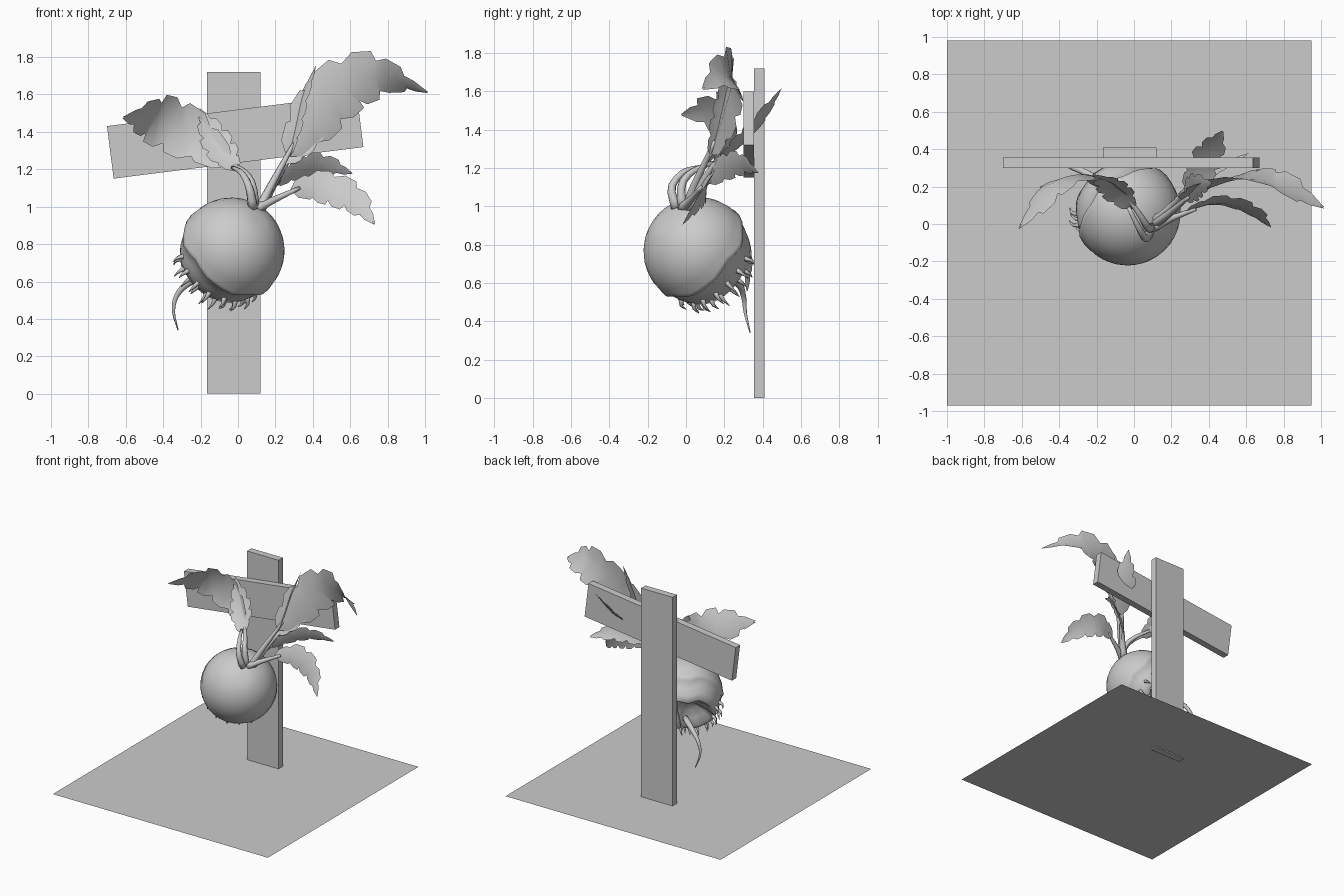
import bpy, bmesh, math, random
from mathutils import Vector, Matrix

if "Cube" in bpy.data.objects:
    bpy.data.objects.remove(bpy.data.objects["Cube"])
random.seed(4)


def add_mesh(name, verts, faces, smooth=True):
    me = bpy.data.meshes.new(name)
    me.from_pydata([tuple(v) for v in verts], [], faces)
    bm = bmesh.new()
    bm.from_mesh(me)
    bmesh.ops.recalc_face_normals(bm, faces=bm.faces)
    for f in bm.faces:
        f.smooth = smooth
    bm.to_mesh(me)
    bm.free()
    ob = bpy.data.objects.new(name, me)
    bpy.context.collection.objects.link(ob)
    return ob


def box(name, center, size, tilt=0.0):
    bpy.ops.mesh.primitive_cube_add(size=1, location=center, rotation=(0, tilt, 0))
    ob = bpy.context.object
    ob.name = name
    ob.scale = size
    return ob


def spline(pts, n):
    """Catmull-Rom samples through the points."""
    p = [Vector(q) for q in pts]
    p = [2 * p[0] - p[1]] + p + [2 * p[-1] - p[-2]]
    out = []
    for k in range(n + 1):
        t = k / n * (len(p) - 3)
        i = min(int(t), len(p) - 4)
        t -= i
        a, b, c, d = p[i:i + 4]
        out.append(0.5 * (2 * b + (c - a) * t + (2 * a - 5 * b + 4 * c - d) * t * t
                          + (3 * b - a - 3 * c + d) * t ** 3))
    return out


def tube(name, pts, r0, r1, n=8, sides=7):
    path = spline(pts, n)
    verts, faces = [], []
    for i, p in enumerate(path):
        d = (path[min(i + 1, n)] - path[max(i - 1, 0)]).normalized()
        u = d.cross(Vector((0.3, 1, 0.2))).normalized()
        w = d.cross(u)
        r = r0 + (r1 - r0) * i / n
        for s in range(sides):
            a = 2 * math.pi * s / sides
            verts.append(p + r * (math.cos(a) * u + math.sin(a) * w))
    for i in range(n):
        for s in range(sides):
            t = (s + 1) % sides
            faces.append((i * sides + s, i * sides + t, (i + 1) * sides + t, (i + 1) * sides + s))
    faces += [tuple(range(sides)), tuple(range(n * sides, (n + 1) * sides))]
    return add_mesh(name, verts, faces)


def leaf(name, rib, width, side, n=14, fold=0.2):
    """Saw-edged blade along a midrib."""
    path = spline(rib, n)
    verts, faces = [], []
    for i, p in enumerate(path):
        d = (path[min(i + 1, n)] - path[max(i - 1, 0)]).normalized()
        s = Vector(side)
        s = (s - s.dot(d) * d).normalized()
        up = s.cross(d)
        t = i / n
        w = width / 2 * (math.sin(math.pi * t ** 0.8) ** 0.7 if 0 < t < 1 else 0.02)
        w *= 1.12 if i % 3 else 0.8
        slip = d * (0.12 * width if i % 3 == 2 else 0)
        verts += [p - s * w + up * w * fold + slip, p, p + s * w + up * w * fold + slip]
    for i in range(n):
        a = 3 * i
        faces += [(a, a + 1, a + 4, a + 3), (a + 1, a + 2, a + 5, a + 4)]
    return add_mesh(name, verts, faces)


# Ground sheet and wooden cross
bpy.ops.mesh.primitive_plane_add(size=1.95, location=(-0.025, 0.005, 0.01))
bpy.context.object.name = "ground_sheet"
box("post", (-0.0225, 0.382, 0.86), (0.285, 0.056, 1.72))
box("crossbar", (-0.015, 0.328, 1.375), (1.346, 0.056, 0.283), -math.radians(7.2))

# Bulb: revolved skin with a lip, a thinner inner wall and a hollow mouth
C = Vector((-0.035, 0.062, 0.765))
AXIS = Vector((-0.52, 0.62, -0.58)).normalized()
U = AXIS.cross(Vector((0, 0, 1))).normalized()
W = AXIS.cross(U)


def on_bulb(theta, phi, r):
    th = math.radians(theta)
    return C + r * (math.cos(th) * AXIS + math.sin(th) * (math.cos(phi) * U + math.sin(phi) * W))


profile = [(179.5, 0.278)] + [(a, 0.284) for a in range(170, 89, -10)]
profile += [(86, 0.288), (83, 0.272), (72, 0.272), (60, 0.274), (50, 0.28),
            (47, 0.262), (47, 0.2), (42, 0.13), (25, 0.09), (0.5, 0.08)]
SEG = 32
verts, faces = [], []
for th, r in profile:
    for s in range(SEG):
        phi = 2 * math.pi * s / SEG
        wave = 2.5 * math.sin(5 * phi) + 1.5 * math.sin(9 * phi) if 40 < th < 95 else 0
        verts.append(on_bulb(th + wave, phi, r))
for i in range(len(profile) - 1):
    for s in range(SEG):
        t = (s + 1) % SEG
        faces.append((i * SEG + s, i * SEG + t, (i + 1) * SEG + t, (i + 1) * SEG + s))
faces += [tuple(range(SEG)), tuple(range((len(profile) - 1) * SEG, len(profile) * SEG))]
add_mesh("bulb", verts, faces)

# Teeth in two staggered rows along the lower mouth edge
k = 0
for row, (theta, count) in enumerate([(52, 22), (63, 18)]):
    for j in range(count):
        phi = 2 * math.pi * (j + 0.5 * row) / count
        th = theta + random.uniform(-3, 3)
        base = on_bulb(th, phi, 0.26)
        if base.z > 0.74:
            continue
        mid = on_bulb(th - 2, phi, 0.30)
        tip = on_bulb(th - 8, phi, 0.325 + random.uniform(-0.01, 0.015))
        k += 1
        tube(f"tooth_{k}", [base, mid, tip], 0.017, 0.002, n=4, sides=5)

# Root tail and torn skin strip at the mouth
tube("root_tail", [(-0.12, 0.18, 0.63), (-0.25, 0.27, 0.60), (-0.325, 0.30, 0.53),
                   (-0.345, 0.31, 0.44), (-0.32, 0.335, 0.34)], 0.025, 0.003, n=12)
leaf("skin_strip", [(-0.1, 0.28, 0.84), (-0.14, 0.32, 0.76), (-0.17, 0.325, 0.66),
                    (-0.19, 0.32, 0.56)], 0.07, (-0.6, 0.6, 0), n=8)

# Leaf stalks: all start at the crown
stalks = [
    [(0.08, -0.05, 0.99), (0.06, -0.075, 1.10), (0.02, -0.01, 1.18), (-0.03, 0.09, 1.21)],
    [(0.09, -0.02, 0.99), (0.075, -0.02, 1.12), (0.03, 0.05, 1.19), (-0.04, 0.15, 1.23)],
    [(0.11, 0.0, 0.98), (0.17, 0.04, 1.10), (0.24, 0.10, 1.23), (0.30, 0.15, 1.34)],
    [(0.12, 0.02, 0.98), (0.18, 0.07, 1.10), (0.25, 0.15, 1.22), (0.32, 0.24, 1.32)],
    [(0.11, 0.02, 0.98), (0.16, 0.06, 1.07), (0.22, 0.13, 1.14)],
    [(0.10, -0.02, 0.99), (0.20, 0.03, 1.04), (0.33, 0.08, 1.10)],
]
for i, pts in enumerate(stalks):
    tube(f"stalk_{i + 1}", pts, 0.027, 0.010)

# Leaves: midrib, width, side direction
leaf("leaf_front_left", [(-0.01, 0.08, 1.19), (-0.08, 0.17, 1.28), (-0.14, 0.23, 1.39),
                         (-0.20, 0.26, 1.51)], 0.16, (1, 0.3, 0.4))
leaf("leaf_far_left", [(-0.03, 0.14, 1.22), (-0.22, 0.26, 1.36), (-0.40, 0.24, 1.46),
                       (-0.50, 0.14, 1.49), (-0.60, 0.0, 1.48)], 0.27, (0.6, 0, 0.8))
leaf("leaf_top_right", [(0.26, 0.13, 1.27), (0.40, 0.19, 1.46), (0.58, 0.24, 1.65),
                        (0.78, 0.21, 1.69), (0.99, 0.10, 1.62)], 0.29, (-0.7, -0.15, 0.7), n=17)
leaf("leaf_upright", [(0.27, 0.13, 1.26), (0.30, 0.18, 1.42), (0.34, 0.21, 1.58),
                      (0.41, 0.22, 1.74)], 0.13, (-0.45, 1, 0))
leaf("leaf_through_bar", [(0.28, 0.18, 1.24), (0.36, 0.30, 1.34), (0.42, 0.40, 1.46),
                          (0.47, 0.49, 1.60)], 0.16, (0.9, -0.4, 0.1))
leaf("leaf_small_right", [(0.26, 0.14, 1.23), (0.36, 0.19, 1.32), (0.48, 0.24, 1.42)],
     0.08, (-0.6, 0.3, 0.6), n=9)
leaf("leaf_mid_right", [(0.20, 0.11, 1.12), (0.33, 0.20, 1.20), (0.46, 0.29, 1.22),
                        (0.60, 0.37, 1.18)], 0.13, (0, -0.5, 1))
leaf("leaf_low_right", [(0.28, 0.07, 1.09), (0.45, 0.11, 1.11), (0.61, 0.07, 1.05),
                        (0.72, -0.01, 0.92)], 0.17, (0.3, 0.3, 1))
